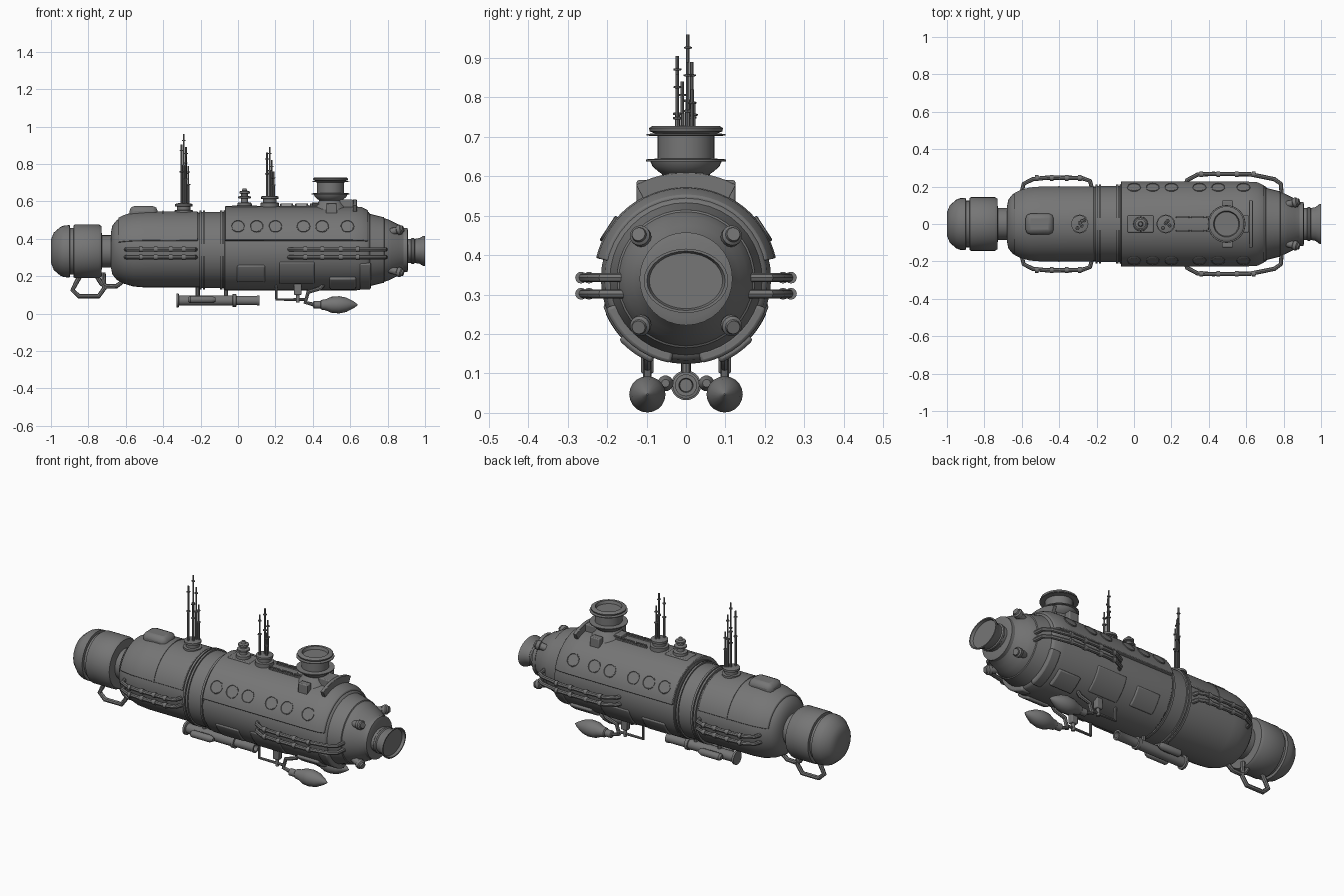
import bpy, bmesh, math
from mathutils import Vector

ZC = 0.34  # height of the hull axis
STEEL = bpy.data.materials.new("dark_steel")
STEEL.diffuse_color = (.18, .18, .18, 1)


def finish(name, bm, angle=35, bevel=0):
    bmesh.ops.recalc_face_normals(bm, faces=bm.faces)
    me = bpy.data.meshes.new(name)
    bm.to_mesh(me)
    bm.free()
    me.materials.append(STEEL)
    ob = bpy.data.objects.new(name, me)
    bpy.context.collection.objects.link(ob)
    if bevel:
        m = ob.modifiers.new("bevel", "BEVEL")
        m.width, m.segments, m.limit_method = bevel, 2, "ANGLE"
    smooth(ob, angle)
    return ob


def smooth(ob, angle, convert=False):
    bpy.ops.object.select_all(action="DESELECT")
    ob.select_set(True)
    bpy.context.view_layer.objects.active = ob
    if convert:
        bpy.ops.object.convert(target="MESH")
    bpy.ops.object.shade_smooth_by_angle(angle=math.radians(angle))


def revolve(name, prof, loc=(0, 0, 0), axis=(0, 0, 1), seg=32, sx=1, sy=1):
    """Spin (distance, radius) pairs around an axis; ends are capped."""
    bm = bmesh.new()
    rings = []
    for h, r in prof:
        rings.append([bm.verts.new((sx * r * math.cos(2 * math.pi * i / seg),
                                    sy * r * math.sin(2 * math.pi * i / seg), h)) for i in range(seg)])
    for a, b in zip(rings, rings[1:]):
        for i in range(seg):
            j = (i + 1) % seg
            bm.faces.new((a[i], a[j], b[j], b[i]))
    bm.faces.new(rings[0])
    bm.faces.new(rings[-1])
    ob = finish(name, bm)
    ob.location = loc
    ob.rotation_euler = Vector(axis).to_track_quat("Z", "Y").to_euler()
    return ob


def shell(name, prof, a0, a1, depth, side=1, n=16, bevel=0.004):
    """Curved plate around the hull axis, prof = (x, outer radius), angles from horizontal."""
    bm = bmesh.new()
    loops = []
    for k in range(n + 1):
        a = math.radians(a0 + (a1 - a0) * k / n)
        pts = [(x, r) for x, r in prof] + [(x, r - depth) for x, r in reversed(prof)]
        loops.append([bm.verts.new((x, side * r * math.cos(a), ZC + r * math.sin(a))) for x, r in pts])
    m = len(loops[0])
    for a, b in zip(loops, loops[1:]):
        for i in range(m):
            bm.faces.new((a[i], a[(i + 1) % m], b[(i + 1) % m], b[i]))
    bm.faces.new(loops[0])
    bm.faces.new(loops[-1])
    return finish(name, bm, 35, bevel)


def box(name, loc, size, bevel=0.005):
    bm = bmesh.new()
    bmesh.ops.create_cube(bm, size=1)
    bmesh.ops.scale(bm, vec=size, verts=bm.verts)
    ob = finish(name, bm, 35, bevel)
    ob.location = loc
    return ob


def tube(name, pts, r):
    cu = bpy.data.curves.new(name, "CURVE")
    cu.dimensions, cu.bevel_depth, cu.bevel_resolution, cu.use_fill_caps = "3D", r, 2, True
    cu.materials.append(STEEL)
    sp = cu.splines.new("POLY")
    sp.points.add(len(pts) - 1)
    for p, q in zip(sp.points, pts):
        p.co = (*q, 1)
    ob = bpy.data.objects.new(name, cu)
    bpy.context.collection.objects.link(ob)
    smooth(ob, 40, True)


X = (1, 0, 0)

# Hull sections
revolve("rear_hull", [(-.68, .09), (-.672, .13), (-.65, .158), (-.61, .18), (-.56, .195), (-.5, .2), (-.19, .2)],
        (0, 0, ZC), X, 40)
revolve("middle_hull", [(-.2, .204), (-.07, .204)], (0, 0, ZC), X, 40)
revolve("front_hull", [(-.075, .21), (-.07, .216), (.63, .216), (.69, .207), (.7, .202), (.705, .193), (.78, .175),
                       (.783, .17), (.81, .161), (.82, .155), (.86, .135), (.885, .115), (.9, .11), (.905, .09)],
        (0, 0, ZC), X, 40)
for x in (-.2, -.182, -.09, -.072):
    revolve("hull_band", [(x - .006, .2), (x - .006, .212), (x + .006, .212), (x + .006, .2)], (0, 0, ZC), X, 40)

# Raised plating over the upper hull
shell("rear_plating", [(-.64, .172), (-.61, .187), (-.56, .202), (-.5, .207), (-.215, .207)], 14, 166, .02, n=28)
shell("front_plating", [(-.07, .234), (.6, .234), (.66, .23), (.695, .212)], 13, 167, .03, n=28)
shell("rear_plate_seam", [(-.403, .21), (-.397, .21)], 14, 166, .01, n=28, bevel=0)

# Nose viewport
revolve("viewport_collar", [(.885, .09), (.885, .118), (.905, .118), (.91, .1)], (0, 0, ZC), X, 32)
revolve("viewport", [(.9, .085), (.925, .085), (.93, .092), (.94, .092), (.945, .085), (.97, .09), (.99, .105),
                     (1.0, .107), (1.0, .099), (.985, .093)], (0, 0, .335), X, 32, 1, .76)

for s in (-1, 1):
    # Nose lamps
    for t in (-1, 1):
        revolve("nose_lamp", [(-.05, .018), (0, .02), (.004, .026), (.022, .026), (.028, .019), (.036, .017)],
                (.85, s * .112, .335 + t * .11), (1, s * .25, t * .25), 16)
    # Portholes
    for x in (0, .1, .2, .35, .45, .585):
        a = math.radians(33)
        revolve("porthole", [(0, .037), (.007, .037), (.009, .034), (.006, .032)],
                (x, s * .229 * math.cos(a), ZC + .229 * math.sin(a)), (0, s * math.cos(a), math.sin(a)), 20)
    # Lower hatch panels
    for x0, x1, a0, a1, r in ((-.005, .145, -52, -22, .222), (.22, .41, -56, -17, .221),
                              (.65, .71, -80, -20, .217), (.49, .63, -68, -42, .23)):
        shell("hatch_panel", [(x0, r), (x1, r)], a0, a1, .03, s, 8, .008)
    # Hand rails with clamps
    for z in (.302, .343):
        for pts, xs in (([(.27, .2), (.285, .235), (.34, .264), (.42, .268), (.62, .266), (.75, .24), (.785, .215),
                          (.79, .15)], (.36, .45, .55, .64)),
                        ([(-.6, .17), (-.59, .215), (-.54, .24), (-.46, .248), (-.28, .246), (-.235, .23),
                          (-.225, .19)], (-.52, -.44, -.36, -.29))):
            tube("hand_rail", [(x, s * y, z) for x, y in pts], .0115)
            for x in xs:
                y = .266 if x > 0 else .246
                revolve("rail_clamp", [(-.009, .015), (.009, .015)], (x, s * y, z), X, 12)
    # Under-slung torpedoes and their frames
    revolve("torpedo", [(.4, .012), (.405, .02), (.44, .02), (.445, .026), (.47, .03), (.5, .043), (.54, .046),
                        (.58, .038), (.62, .017), (.64, .002)], (0, s * .098, .047), X, 20)
    tube("torpedo_arm", [(.46, s * .098, .16), (.44, s * .098, .135), (.375, s * .098, .115), (.36, s * .098, .06),
                         (.41, s * .098, .047)], .011)
    tube("torpedo_frame", [(.205, s * .098, .17), (.205, s * .098, .075), (.36, s * .098, .075)], .008)
    box("torpedo_bracket", (.32, s * .098, .14), (.04, .032, .08))
    revolve("bracket_pin", [(.06, .01), (.11, .01)], (.32, s * .098, 0), seg=12)
    # Side pods of the keel tube
    revolve("keel_side_pod", [(-.265, .012), (-.255, .02), (-.14, .02), (-.12, .01)], (0, s * .052, .075), X, 14)
    box("side_pod_clamp", (-.19, s * .038, .075), (.05, .03, .018), .003)
    # Deck rails and tower side boxes
    tube("deck_rail", [(.23, s * .036, .572), (.46, s * .036, .572)], .005)
    for x in (.26, .34, .42):
        tube("deck_grab", [(x - .034, s * .036, .565), (x - .03, s * .036, .586), (x + .03, s * .036, .586),
                           (x + .034, s * .036, .565)], .005)
    box("tower_side_box", (.5, s * .105, .56), (.06, .04, .06))

# Stern thruster
revolve("thruster", [(-1, .03), (-.999, .065), (-.985, .1), (-.95, .13), (-.93, .138), (-.9, .14), (-.898, .125),
                     (-.88, .125), (-.878, .14), (-.87, .144), (-.745, .144), (-.73, .135), (-.728, .086),
                     (-.67, .086)], (0, 0, .333), X, 32)
tube("stern_loop", [(-.72, 0, .22), (-.715, 0, .135), (-.745, 0, .093), (-.85, 0, .093), (-.885, 0, .125),
                    (-.865, 0, .165), (-.84, 0, .21)], .0125)
tube("stern_brace", [(-.755, 0, .2), (-.73, 0, .16), (-.7, 0, .145), (-.65, 0, .147), (-.625, 0, .165),
                     (-.62, 0, .21)], .0125)

# Keel tube
revolve("keel_tube", [(-.33, .025), (-.33, .038), (-.318, .038), (-.315, .028), (-.03, .028), (-.028, .034),
                      (-.01, .034), (-.008, .025), (.1, .025), (.105, .028), (.115, .028), (.115, .018),
                      (.09, .016)], (0, 0, .07), X, 20)
for x in (-.215, -.065):
    tube("keel_strut", [(x, 0, .07), (x, 0, .16)], .011)

# Conning tower
revolve("tower", [(.55, .1), (.605, .06), (.612, .07), (.625, .085), (.637, .09), (.638, .101), (.643, .101),
                  (.645, .072), (.702, .072), (.703, .1), (.707, .1), (.709, .08), (.714, .092), (.722, .094),
                  (.728, .085), (.728, .07), (.712, .065)], (.495, 0, 0), seg=32)
shell("tower_breakwater", [(.615, .27), (.635, .27)], 62, 118, .045, n=12, bevel=.002)
box("tower_front_box", (.58, 0, .585), (.07, .09, .05))
box("tower_rear_box", (.42, 0, .575), (.05, .06, .04))

# Rear deck hump
box("rear_hump", (-.505, 0, .535), (.15, .112, .08), .026)

# Periscope stack
box("periscope_base", (.035, 0, .57), (.14, .09, .014))
revolve("periscope", [(.57, .04), (.592, .038), (.595, .02), (.615, .018), (.617, .034), (.625, .034), (.63, .018),
                      (.64, .018), (.643, .028), (.653, .028), (.657, .014), (.67, .01)], (.035, 0, 0), seg=20)

# Antenna masts: base, rods and small collars
for mx, z0, rods in ((-.29, .53, ((-.012, -.022, .905), (0, .005, .96), (.012, .015, .89), (.024, .02, .79),
                                  (.01, -.009, .84))),
                     (.17, .57, ((-.015, -.022, .86), (0, .004, .89), (.01, .016, .82), (.02, -.008, .76)))):
    revolve("mast_base", [(z0, .05), (z0 + .022, .05), (z0 + .024, .036), (z0 + .042, .036), (z0 + .044, .046),
                          (z0 + .056, .046), (z0 + .06, .03)], (mx, 0, 0), seg=20)
    for dx, dy, top in rods:
        m = z0 + (top - z0) * .6
        revolve("antenna", [(z0 + .03, .0065), (m, .0065), (m + .001, .011), (m + .006, .011), (m + .007, .0045),
                            (top - .037, .0045), (top - .036, .01), (top - .032, .01), (top - .031, .0045),
                            (top, .0045)], (mx + dx, dy, 0), seg=8)
